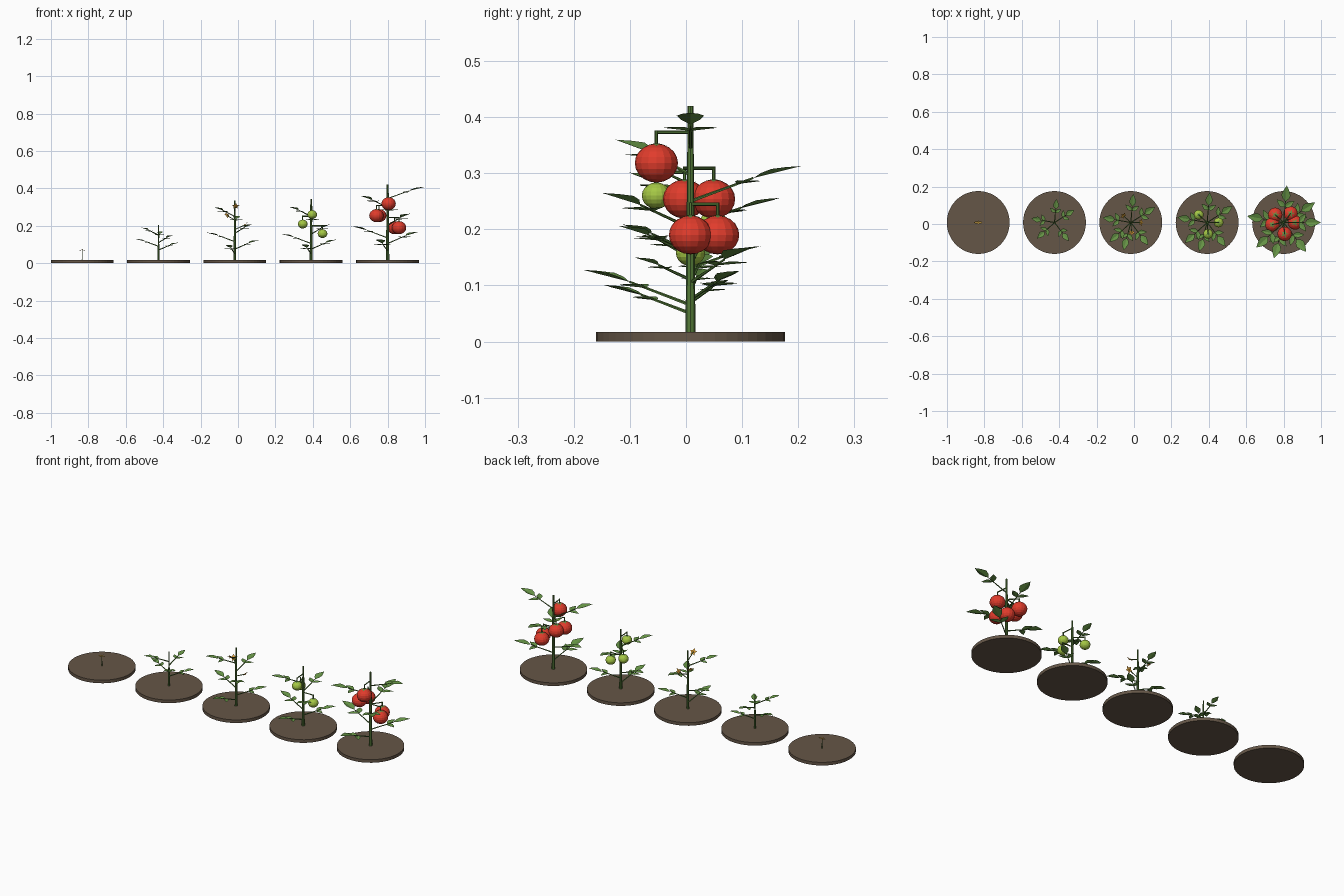
import bpy, bmesh, math
from mathutils import Matrix, Vector

if "Cube" in bpy.data.objects:
    bpy.data.objects.remove(bpy.data.objects["Cube"])

Y0 = 0.008
R = math.radians


def mat(name, r, g, b):
    m = bpy.data.materials.new(name)
    m.diffuse_color = (r, g, b, 1)
    m.use_nodes = True
    m.node_tree.nodes["Principled BSDF"].inputs["Base Color"].default_value = m.diffuse_color
    return m


SOIL = mat("soil", 0.13, 0.093, 0.063)
STEM = mat("stem", 0.09, 0.20, 0.04)
LEAF = mat("leaf", 0.13, 0.29, 0.06)
SPROUT = mat("sprout", 0.42, 0.25, 0.04)
PETAL = mat("petal", 0.80, 0.40, 0.05)
RED = mat("ripe", 0.75, 0.045, 0.025)
GREEN = mat("unripe", 0.38, 0.58, 0.06)


def finish(bm, name, m, x):
    me = bpy.data.meshes.new(name)
    bm.to_mesh(me)
    bm.free()
    me.materials.append(m)
    ob = bpy.data.objects.new(name, me)
    ob.location = (x, Y0, 0)
    bpy.context.collection.objects.link(ob)
    return ob


def rod(bm, a, b, r1, r2, seg=6):
    a, b = Vector(a), Vector(b)
    rot = (b - a).to_track_quat('Z', 'Y').to_matrix().to_4x4()
    bmesh.ops.create_cone(bm, cap_ends=True, segments=seg, radius1=r1, radius2=r2,
                          depth=(b - a).length, matrix=Matrix.Translation((a + b) / 2) @ rot)


def blade(bm, M, length, width, fold=0.3):
    # pointed leaflet along +x, folded along its midrib
    us = (0, 0.2, 0.42, 0.7, 1)
    ws = (0, 0.7, 1, 0.62, 0)
    mid = [bm.verts.new(M @ Vector((u * length, 0, 0))) for u in us]
    for s in (1, -1):
        edge = [bm.verts.new(M @ Vector((u * length, s * w * width, fold * w * width)))
                for u, w in zip(us[1:4], ws[1:4])]
        rows = [mid[0]] + edge + [mid[4]]
        for i in range(4):
            f = [mid[i], mid[i + 1], rows[i + 1], rows[i]]
            f = list(dict.fromkeys(f))
            bm.faces.new(f if s > 0 else f[::-1])


def polar(a, r, z):
    return Vector((r * math.cos(a), r * math.sin(a), z))


def place(p, yaw, pitch=0):
    return Matrix.Translation(p) @ Matrix.Rotation(yaw, 4, 'Z') @ Matrix.Rotation(-pitch, 4, 'Y')


def compound_leaf(leaves, stalks, a, z, r):
    # stalk, one end leaflet and a pair of side leaflets
    joint = polar(a, r * 0.57, z + r * 0.21)
    rod(stalks, (0, 0, z), joint, 0.0032, 0.002, 5)
    blade(leaves, place(joint, a, R(14)), r * 0.45, r * 0.125)
    side = polar(a, r * 0.42, z + r * 0.155)
    for s in (1, -1):
        blade(leaves, place(side, a + s * R(52), R(5)), r * 0.31, r * 0.08)


def fruit(bm, caps, stalks, a, z, r, arm):
    top = z + arm
    d = 0.061
    rod(stalks, (0, 0, top), polar(a, d, top), 0.003, 0.003)
    rod(stalks, polar(a, d, top + 0.003), polar(a, d, z + r * 0.85), 0.003, 0.003)
    M = Matrix.Translation(polar(a, d, z)) @ Matrix.Diagonal((1, 1, 0.9, 1))
    bmesh.ops.create_uvsphere(bm, u_segments=16, v_segments=10, radius=r, matrix=M)
    for k in range(5):
        blade(caps, place(polar(a, d, z + r * 0.93), k * R(72), R(-14)), r * 0.55, r * 0.12, 0)


def flower(bm, stalks, a, z):
    p = polar(a, 0.055, z)
    rod(stalks, (0, 0, z - 0.025), p, 0.0025, 0.002)
    M = place(p, a, R(-40))
    for k in range(5):
        blade(bm, M @ Matrix.Rotation(k * R(72), 4, 'X') @ Matrix.Rotation(R(-90), 4, 'Y'),
              0.02, 0.006, 0.2)
    bmesh.ops.create_icosphere(bm, subdivisions=1, radius=0.005, matrix=M)


# x, stem height, stem radius, leaf reach, leaf base heights (lowest first), last leaf index
ANG = [R(v) for v in (0, 222.5, 85, 307.5, 170, 32.5, 255)]  # top to bottom
stages = [
    (-0.833, 0.068, 0.0025, 0, []),
    (-0.425, 0.205, 0.005, 0.125, [None, 0.15, 0.13, 0.11, 0.09, 0.07]),
    (-0.017, 0.335, 0.007, 0.152, [None, 0.25, 0.205, 0.16, 0.115, 0.075, 0.05]),
    (0.391, 0.342, 0.008, 0.16, [None, 0.25, 0.205, 0.155, 0.105, 0.075, 0.05]),
    (0.800, 0.420, 0.009, 0.197, [0.345, 0.297, 0.25, 0.202, 0.135, 0.105, 0.065]),
]

for n, (x, h, sr, reach, zs) in enumerate(stages):
    # soil disc
    bm = bmesh.new()
    rod(bm, (0, 0, 0), (0, 0, 0.017), 0.168, 0.168, 48)
    finish(bm, f"soil_disc_{n}", SOIL, x)

    # stem and leaves
    stalks, leaves = bmesh.new(), bmesh.new()
    rod(stalks, (0, 0, 0.016), (0, 0, h), sr, sr * 0.55, 8)
    for a, z in zip(ANG, zs):
        if z:
            compound_leaf(leaves, stalks, a, z, reach)
    if n == 0:
        for k in range(2):
            blade(leaves, place(Vector((0, 0, 0.066)), k * math.pi, R(12)), 0.024, 0.007)
        for k in range(2):
            blade(leaves, place(Vector((0, 0, 0.068)), R(90) + k * math.pi, R(30)), 0.014, 0.004)

    # flowers or fruit, spiralling round the stem
    extra = bmesh.new()
    for i in range((0, 0, 3, 3, 5)[n]):
        a = R(137.5) * i
        if n == 2:
            flower(extra, stalks, a, 0.205 + 0.05 * i)
        elif n == 3:
            fruit(extra, leaves, stalks, a, 0.158 + 0.051 * i, 0.026, 0.042)
        else:
            fruit(extra, leaves, stalks, a, 0.19 + 0.064 * (i % 3), 0.0385, 0.055)
    finish(stalks, f"stem_{n}", STEM, x)
    finish(leaves, f"leaves_{n}", LEAF if n else SPROUT, x)
    if n >= 2:
        finish(extra, ("flowers", "unripe_fruit", "ripe_fruit")[n - 2], (PETAL, GREEN, RED)[n - 2], x)
    else:
        extra.free()
